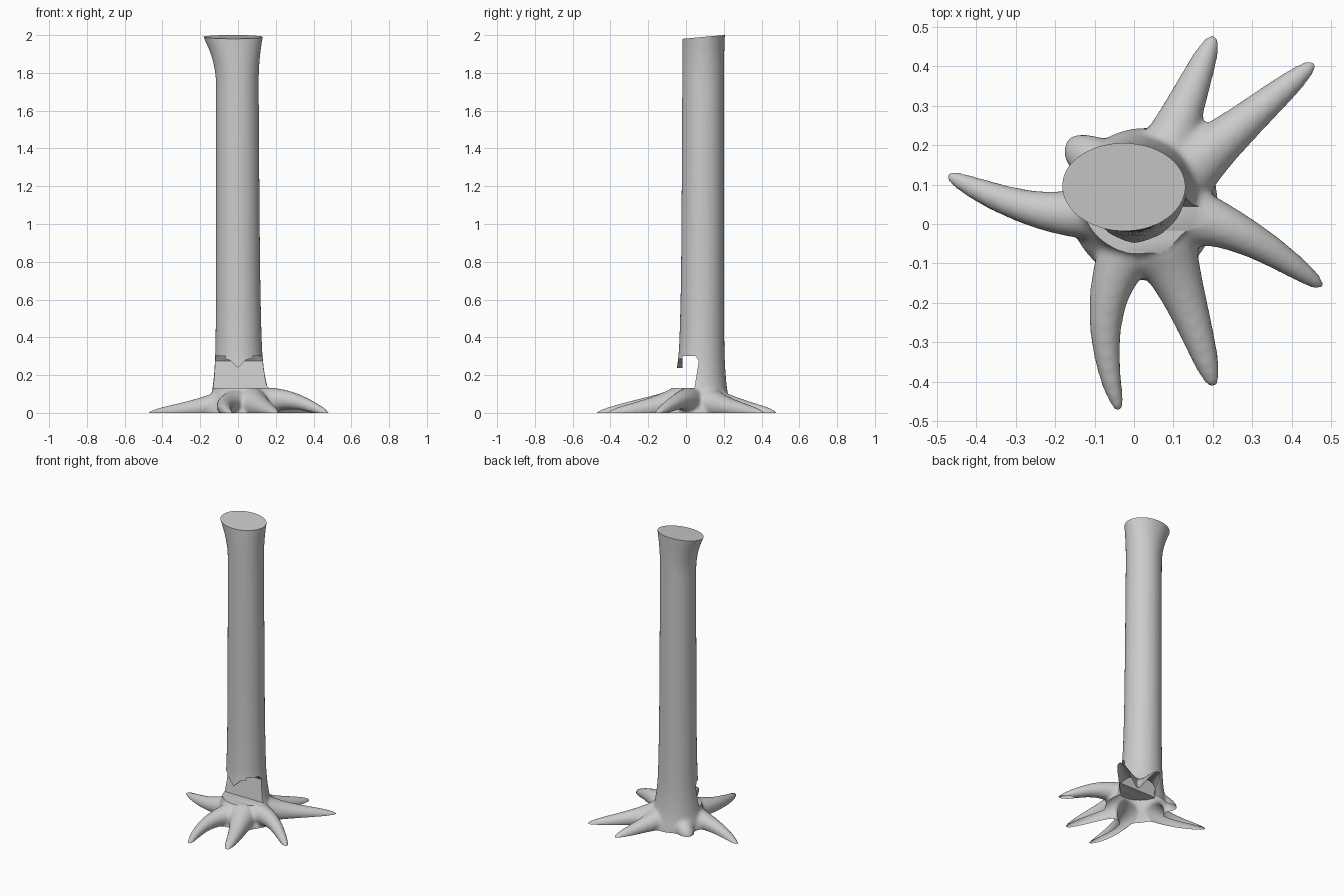
import bpy, bmesh, math
from mathutils import Vector

if "Cube" in bpy.data.objects:
    bpy.data.objects.remove(bpy.data.objects["Cube"])

SIDES = 14
HUB = Vector((.03, .05))


def loft(bm, rings):
    """Closed tube through rings of (centre, u axis, v axis)."""
    loops = []
    for c, u, v in rings:
        loops.append([bm.verts.new(c + u * math.cos(a) + v * math.sin(a))
                      for a in (math.tau * i / SIDES for i in range(SIDES))])
    for a, b in zip(loops, loops[1:]):
        for i in range(SIDES):
            j = (i + 1) % SIDES
            bm.faces.new((a[i], a[j], b[j], b[i]))
    bm.faces.new(loops[0][::-1])
    bm.faces.new(loops[-1])


def trunk_ring(z):
    """Ellipse of the trunk: flared foot, slim shaft, lip leaning to the left."""
    foot = math.exp(-max(z, 0) / .13)
    lip = min(max((z - 1.74) / .26, 0), 1.05) ** 2
    x0 = -.12 - .055 * foot - .075 * lip
    x1 = .127 - .008 * z + .1 * foot + .028 * lip
    y0 = -.034 + .006 * z - .125 * foot
    y1 = .204 + .05 * foot + .006 * lip
    return (Vector(((x0 + x1) / 2, (y0 + y1) / 2, z)),
            Vector(((x1 - x0) / 2, 0, 0)), Vector((0, (y1 - y0) / 2, 0)))


def root(bm, mid, tip, arch, width, steps=8):
    """Tapered root from the hub through mid to tip, lifted by arch."""
    mid, tip = Vector(mid), Vector(tip)
    start = HUB.lerp(mid, .35)
    ctrl = 2 * mid - (start + tip) / 2
    rings = []
    for i in range(steps + 1):
        t = i / steps
        k = 1 - t
        p = k * k * start + 2 * k * t * ctrl + t * t * tip
        d = (k * (ctrl - start) + t * (tip - ctrl)).normalized()
        r = width * (.015 + .053 * k ** .6 + .03 * k ** 4)
        z = .06 * k - .008 + arch * math.sin(math.pi * t)
        rings.append((p.to_3d() + Vector((0, 0, z)),
                      Vector((d.y, -d.x, 0)) * r, Vector((0, 0, r))))
    loft(bm, rings)


def prism(name, pts, to3d, d0, d1):
    """Hidden cutter: 2D outline extruded between two depths."""
    bm = bmesh.new()
    lo = [bm.verts.new(to3d(p, d0)) for p in pts]
    hi = [bm.verts.new(to3d(p, d1)) for p in pts]
    bm.faces.new(lo[::-1])
    bm.faces.new(hi)
    for i in range(len(pts)):
        j = (i + 1) % len(pts)
        bm.faces.new((lo[i], lo[j], hi[j], hi[i]))
    bmesh.ops.recalc_face_normals(bm, faces=bm.faces)
    me = bpy.data.meshes.new(name)
    bm.to_mesh(me)
    bm.free()
    ob = bpy.data.objects.new(name, me)
    bpy.context.collection.objects.link(ob)
    ob.hide_render = True
    return ob


bm = bmesh.new()

# Trunk
heights = [-.1] + [i * .05 for i in range(8)] + [.6, 1, 1.4] + [1.7 + i * .05 for i in range(9)]
loft(bm, [trunk_ring(z) for z in heights])

# Spreading roots: middle, tip, arch, width
for spec in [
    ((.13, .30), (.207, .485), 0, 1),
    ((.27, .25), (.465, .415), 0, 1),
    ((.28, -.03), (.485, -.165), .045, .95),
    ((.14, -.22), (.205, -.42), 0, 1),
    ((-.072, -.24), (-.035, -.485), .012, .85),
    ((-.24, .035), (-.485, .13), 0, .95),
    ((-.10, .16), (-.175, .205), 0, 1.3),
]:
    root(bm, *spec)

bmesh.ops.recalc_face_normals(bm, faces=bm.faces)
me = bpy.data.meshes.new("tree_trunk")
bm.to_mesh(me)
bm.free()
tree = bpy.data.objects.new("tree_trunk", me)
bpy.context.collection.objects.link(tree)

# Fuse trunk and roots into one smooth skin
tree.modifiers.new("Round", 'SUBSURF').levels = 2
m = tree.modifiers.new("Fuse", 'REMESH')
m.mode = 'VOXEL'
m.voxel_size = .01
m = tree.modifiers.new("Soften", 'SMOOTH')
m.factor = .5
m.iterations = 8

# Felling notch, then the front opening with a hanging splinter
notch = prism("notch_cutter",
              [(-.019, .132), (.045, .132), (.068, .275), (.05, .302), (-.019, .302)],
              lambda p, d: (d, p[0], p[1]), -.4, .4)
front = prism("splinter_cutter",
              [(-.4, .132), (.4, .132), (.4, .295), (.13, .295), (.045, .283),
               (0, .238), (-.045, .28), (-.12, .292), (-.4, .292)],
              lambda p, d: (p[0], d, p[1]), -.5, -.018)
for c in (notch, front):
    m = tree.modifiers.new("Cut", 'BOOLEAN')
    m.operation = 'DIFFERENCE'
    m.solver = 'EXACT'
    m.object = c

dg = bpy.context.evaluated_depsgraph_get()
me = bpy.data.meshes.new_from_object(tree.evaluated_get(dg))
tree.modifiers.clear()
tree.data = me
for c in (notch, front):
    bpy.data.objects.remove(c)

# Sawn top face and open underside
bm = bmesh.new()
bm.from_mesh(me)
for co, no, fill in [((0, .2, 2), Vector((0, -.09, 1)), True),
                     ((0, 0, 0), Vector((0, 0, -1)), False)]:
    res = bmesh.ops.bisect_plane(bm, geom=bm.verts[:] + bm.edges[:] + bm.faces[:],
                                 plane_co=co, plane_no=no.normalized(), clear_outer=True)
    if fill:
        edges = [e for e in res["geom_cut"] if isinstance(e, bmesh.types.BMEdge)]
        bmesh.ops.contextual_create(bm, geom=edges)
bmesh.ops.recalc_face_normals(bm, faces=bm.faces)
bm.to_mesh(me)
bm.free()

bpy.context.view_layer.objects.active = tree
tree.select_set(True)
bpy.ops.object.shade_smooth_by_angle(angle=math.radians(40))
